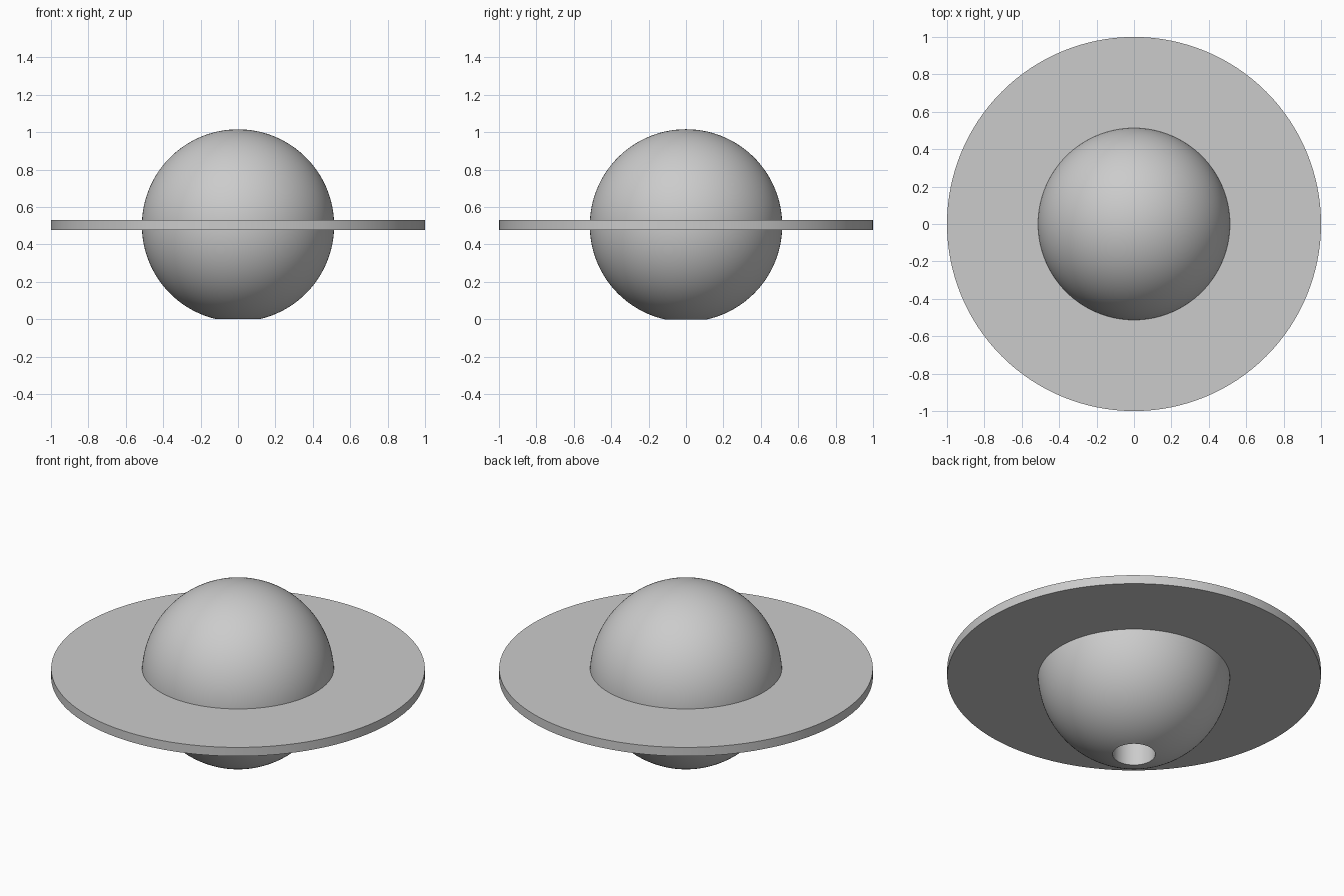
import bpy, bmesh, math

cube = bpy.data.objects.get("Cube")
if cube:
    bpy.data.objects.remove(cube, do_unlink=True)

GREY = (0.6, 0.6, 0.6, 1)
grey = bpy.data.materials.new("plain grey")
grey.use_nodes = True
grey.diffuse_color = GREY
grey.node_tree.nodes["Principled BSDF"].inputs["Base Color"].default_value = GREY


def lathe(name, profile, steps=128):
    """Revolve (radius, height) points around the z axis."""
    bm = bmesh.new()
    verts = [bm.verts.new((r, 0, z)) for r, z in profile]
    edges = [bm.edges.new(pair) for pair in zip(verts, verts[1:])]
    bmesh.ops.spin(bm, geom=verts + edges, cent=(0, 0, 0), axis=(0, 0, 1),
                   angle=math.tau, steps=steps)
    bmesh.ops.remove_doubles(bm, verts=bm.verts, dist=0.0001)
    bmesh.ops.recalc_face_normals(bm, faces=bm.faces)
    mesh = bpy.data.meshes.new(name)
    bm.to_mesh(mesh)
    bm.free()
    mesh.materials.append(grey)
    obj = bpy.data.objects.new(name, mesh)
    bpy.context.collection.objects.link(obj)
    bpy.ops.object.select_all(action='DESELECT')
    obj.select_set(True)
    bpy.context.view_layer.objects.active = obj
    bpy.ops.object.shade_smooth_by_angle(angle=math.radians(30))
    return obj


# Planet ball with a round mounting socket bored into its underside
radius, socket, depth = 0.514, 0.114, 0.3
start = math.asin(socket / radius)
centre = radius * math.cos(start)
arc_steps = 64
arc = []
for i in range(arc_steps + 1):
    a = start + (math.pi - start) * i / arc_steps
    arc.append((radius * math.sin(a), centre - radius * math.cos(a)))
lathe("planet_ball", [(0, depth), (socket, depth)] + arc)

# Flat ring, its inner rim buried in the ball
inner, outer, low, high = 0.5, 1.0, 0.478, 0.53
lathe("planet_ring", [(inner, low), (outer, low), (outer, high),
                      (inner, high), (inner, low)])
